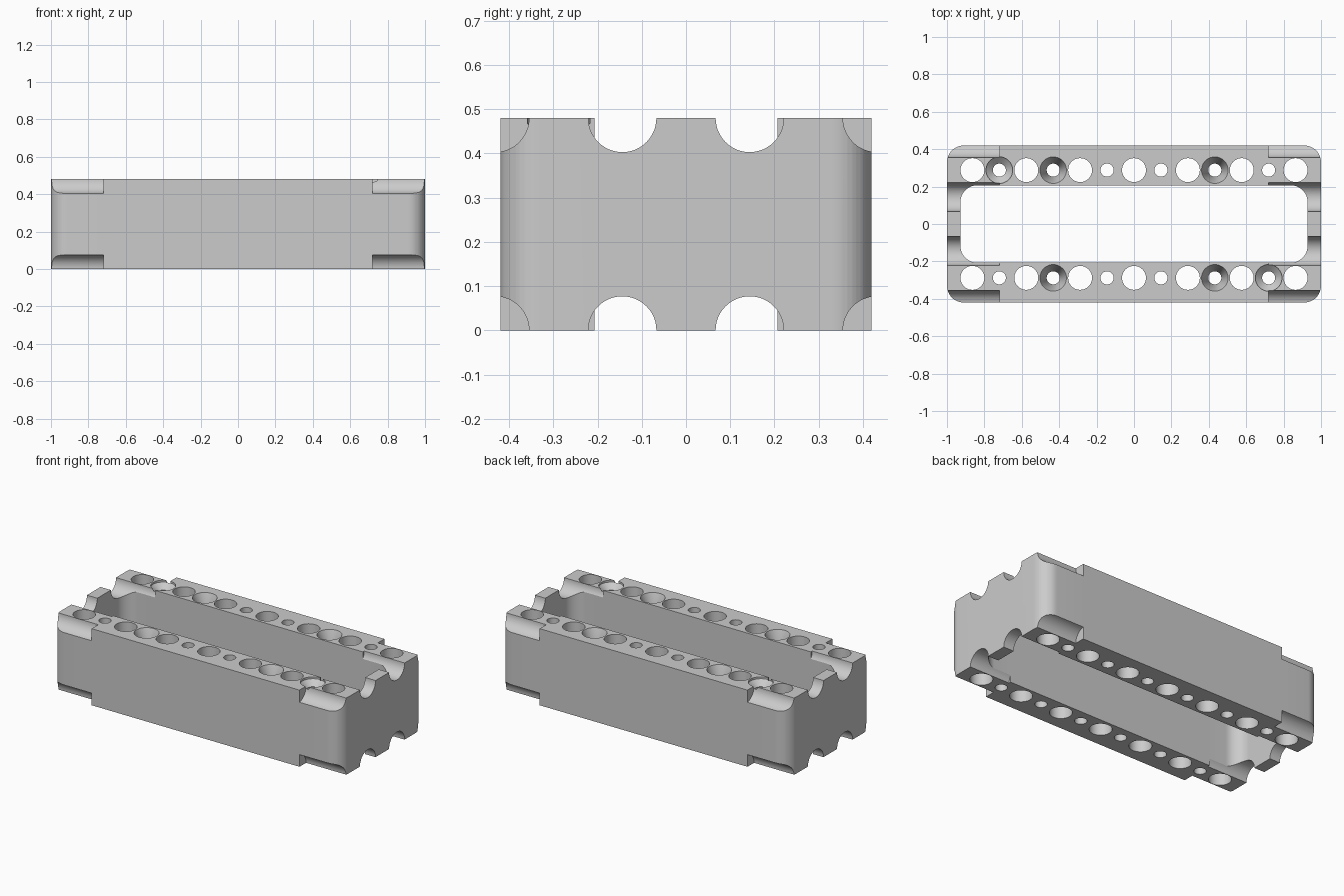
import bpy, bmesh, math
from mathutils import Matrix, Vector

cube = bpy.data.objects.get("Cube")
if cube:
    bpy.data.objects.remove(cube, do_unlink=True)

HEIGHT, HALF_Y = 0.48, 0.42
PITCH = 0.144                      # hole spacing
RAIL_Y = 2 * PITCH                 # hole row centre
GROOVE_R, GROOVE_START = 0.077, 0.72

grey = bpy.data.materials.new("light grey")
grey.use_nodes = True
grey.diffuse_color = (0.6, 0.6, 0.6, 1)
grey.node_tree.nodes["Principled BSDF"].inputs["Base Color"].default_value = (0.6, 0.6, 0.6, 1)


def make_object(name, bm):
    bmesh.ops.recalc_face_normals(bm, faces=bm.faces)
    mesh = bpy.data.meshes.new(name)
    bm.to_mesh(mesh)
    bm.free()
    mesh.materials.append(grey)
    obj = bpy.data.objects.new(name, mesh)
    bpy.context.collection.objects.link(obj)
    return obj


def rounded_block(name, hx, hy, radius, z0, z1, steps=12):
    """Block with rounded vertical corners."""
    bm = bmesh.new()
    ring = []
    for k, (sx, sy) in enumerate([(1, 1), (-1, 1), (-1, -1), (1, -1)]):
        for i in range(steps + 1):
            a = math.pi / 2 * (k + i / steps)
            ring.append(bm.verts.new((sx * (hx - radius) + radius * math.cos(a),
                                      sy * (hy - radius) + radius * math.sin(a), z0)))
    face = bm.faces.new(ring)
    out = bmesh.ops.extrude_face_region(bm, geom=[face])
    top = [v for v in out["geom"] if isinstance(v, bmesh.types.BMVert)]
    bmesh.ops.translate(bm, verts=top, vec=(0, 0, z1 - z0))
    return make_object(name, bm)


def add_bore(bm, x, y, profile, sides=40):
    """Closed turned solid from (radius, z) points, bottom to top."""
    rings = []
    for r, z in profile:
        rings.append([bm.verts.new((x + r * math.cos(2 * math.pi * i / sides),
                                    y + r * math.sin(2 * math.pi * i / sides), z))
                      for i in range(sides)])
    for a, b in zip(rings, rings[1:]):
        for i in range(sides):
            j = (i + 1) % sides
            bm.faces.new((a[i], a[j], b[j], b[i]))
    bm.faces.new(rings[0][::-1])
    bm.faces.new(rings[-1])


# Solid frame and the opening through its middle
frame = rounded_block("slotted_frame", 1.0, HALF_Y, 0.09, 0, HEIGHT)
cutters = [rounded_block("opening_cutter", 0.928, 0.207, 0.09, -0.1, HEIGHT + 0.1)]

# Rounded grooves at each end, along top and bottom
bm = bmesh.new()
length = 1.1 - GROOVE_START
for sx in (-1, 1):
    for y in (-3 * PITCH, -PITCH, PITCH, 3 * PITCH):
        for z in (0, HEIGHT):
            place = (Matrix.Translation((sx * (GROOVE_START + length / 2), y, z))
                     @ Matrix.Rotation(math.pi / 2, 4, "Y"))
            bmesh.ops.create_cone(bm, cap_ends=True, segments=48, radius1=GROOVE_R,
                                  radius2=GROOVE_R, depth=length, matrix=place)
cutters.append(make_object("groove_cutter", bm))

# Rows of alternating wide and narrow holes, some countersunk
bm = bmesh.new()
low, high = -0.1, HEIGHT + 0.1
for side in (-1, 1):
    for n in range(-6, 7):
        if n % 2 == 0:
            profile = [(0.064, low), (0.064, high)]
        elif abs(n) == 3:
            profile = [(0.035, low), (0.035, HEIGHT - 0.1), (0.071, HEIGHT), (0.071, high)]
        elif n == -5 * side:
            profile = [(0.035, low), (0.035, HEIGHT - 0.045),
                       (0.071, HEIGHT - 0.012), (0.071, high)]
        else:
            profile = [(0.035, low), (0.035, high)]
        add_bore(bm, n * PITCH, side * RAIL_Y, profile)
cutters.append(make_object("hole_cutter", bm))

# Cut everything, then drop the cutters
for cutter in cutters:
    cutter.hide_render = True
    mod = frame.modifiers.new(cutter.name, "BOOLEAN")
    mod.operation = "DIFFERENCE"
    mod.solver = "EXACT"
    mod.object = cutter
bpy.context.view_layer.update()
cut = bpy.data.meshes.new_from_object(frame.evaluated_get(bpy.context.evaluated_depsgraph_get()))
frame.modifiers.clear()
frame.data = cut
for cutter in cutters:
    bpy.data.objects.remove(cutter, do_unlink=True)

for obj in bpy.context.selected_objects:
    obj.select_set(False)
frame.select_set(True)
bpy.context.view_layer.objects.active = frame
bpy.ops.object.shade_smooth_by_angle(angle=math.radians(25))
